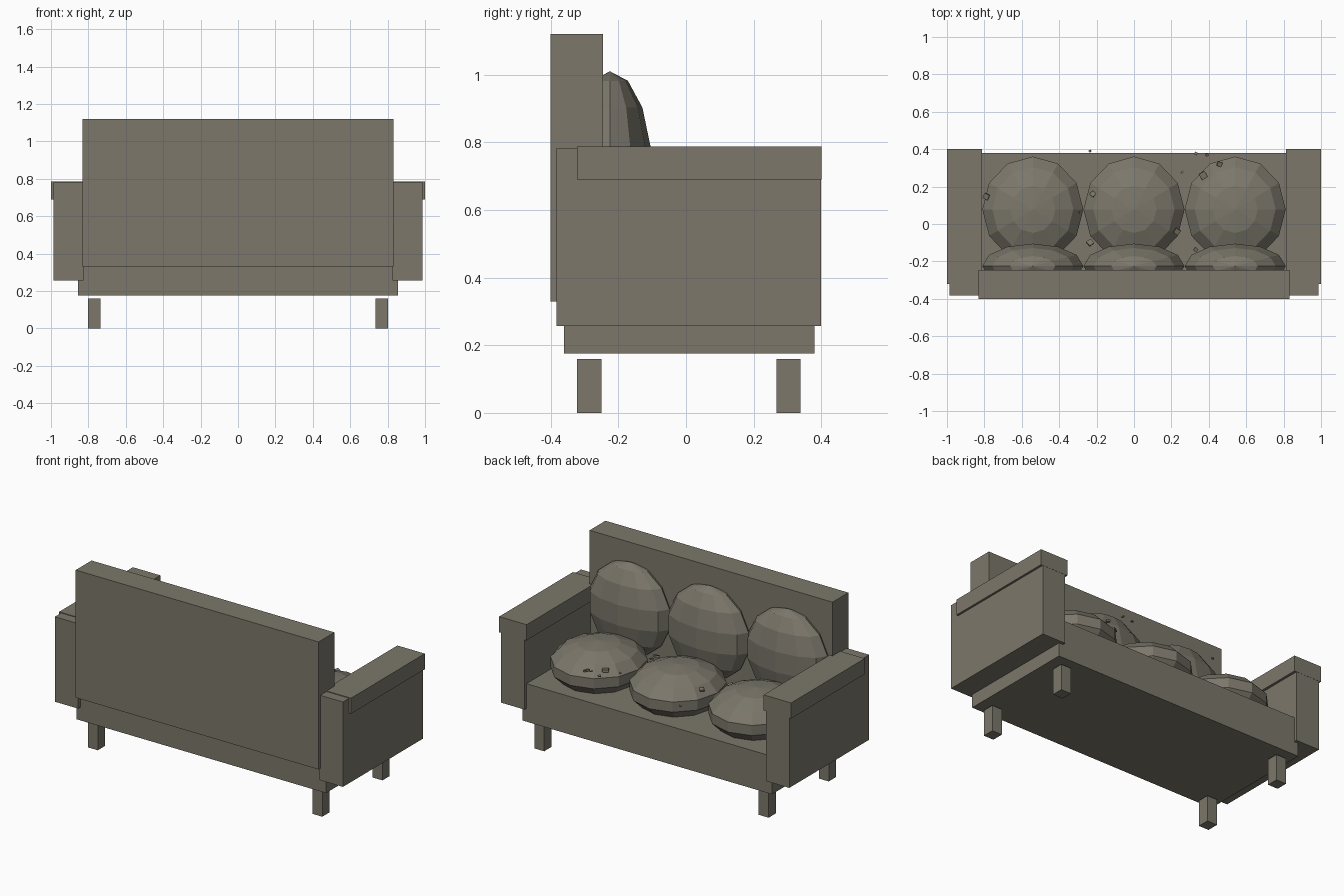
import bpy, bmesh, random
from mathutils import Matrix, Vector, Euler

if "Cube" in bpy.data.objects:
    bpy.data.objects.remove(bpy.data.objects["Cube"])

random.seed(4)

fabric = bpy.data.materials.new("taupe_fabric")
fabric.diffuse_color = (0.20, 0.185, 0.147, 1)
fabric.use_nodes = True
fabric.node_tree.nodes["Principled BSDF"].inputs["Base Color"].default_value = fabric.diffuse_color


def finish(name, bm):
    mesh = bpy.data.meshes.new(name)
    bm.to_mesh(mesh)
    bm.free()
    mesh.materials.append(fabric)
    obj = bpy.data.objects.new(name, mesh)
    bpy.context.collection.objects.link(obj)
    return obj


def box(name, x, y, z):
    """Box given by its (min, max) range on each axis."""
    bm = bmesh.new()
    size = Vector([r[1] - r[0] for r in (x, y, z)])
    centre = Vector([(r[0] + r[1]) / 2 for r in (x, y, z)])
    bmesh.ops.create_cube(bm, size=1, matrix=Matrix.LocRotScale(centre, None, size))
    return finish(name, bm)


def cushion(name, centre, radii):
    """Faceted ellipsoid pillow."""
    bm = bmesh.new()
    bmesh.ops.create_uvsphere(bm, u_segments=12, v_segments=7, radius=1,
                              matrix=Matrix.LocRotScale(Vector(centre), None, Vector(radii)))
    return finish(name, bm)


# Frame
box("seat_base", (-0.855, 0.855), (-0.36, 0.38), (0.175, 0.41))
box("backrest", (-0.832, 0.832), (-0.40, -0.245), (0.33, 1.12))

# Arms and legs, mirrored left and right
for side, s in (("left", -1), ("right", 1)):
    def span(a, b):
        return tuple(sorted((s * a, s * b)))
    box(side + "_arm", span(0.827, 0.987), (-0.383, 0.399), (0.257, 0.783))
    box(side + "_armrest", span(0.812, 1.0), (-0.322, 0.40), (0.69, 0.787))
    box(side + "_back_leg", span(0.735, 0.803), (-0.322, -0.25), (0, 0.16))
    box(side + "_front_leg", span(0.735, 0.803), (0.267, 0.338), (0, 0.16))

# Three seat cushions and three back cushions
for i, x in enumerate((-0.541, 0, 0.541), 1):
    cushion(f"seat_cushion_{i}", (x, 0.078, 0.50), (0.277, 0.29, 0.14))
    cushion(f"back_cushion_{i}", (x, -0.225, 0.725), (0.277, 0.123, 0.285))

# Small crumbs scattered over the seat: x, y, z, size
crumbs = [(-0.79, 0.147, 0.55, 0.03), (-0.305, 0.06, 0.54, 0.03),
          (-0.235, -0.10, 0.50, 0.03), (-0.22, 0.16, 0.57, 0.025),
          (-0.235, 0.39, 0.56, 0.012), (0.257, 0.277, 0.59, 0.012),
          (0.23, -0.04, 0.58, 0.03), (0.33, 0.377, 0.59, 0.015),
          (0.39, 0.37, 0.60, 0.015), (0.37, 0.26, 0.57, 0.035),
          (0.457, 0.32, 0.568, 0.025), (0.33, -0.137, 0.50, 0.02)]
bm = bmesh.new()
for x, y, z, size in crumbs:
    turn = Euler([random.uniform(-0.4, 0.4), random.uniform(-0.4, 0.4), random.uniform(0, 3)])
    bmesh.ops.create_cube(bm, size=1, matrix=Matrix.LocRotScale(
        Vector((x, y, z)), turn, Vector((size, size, size * 0.4))))
finish("crumbs", bm)
